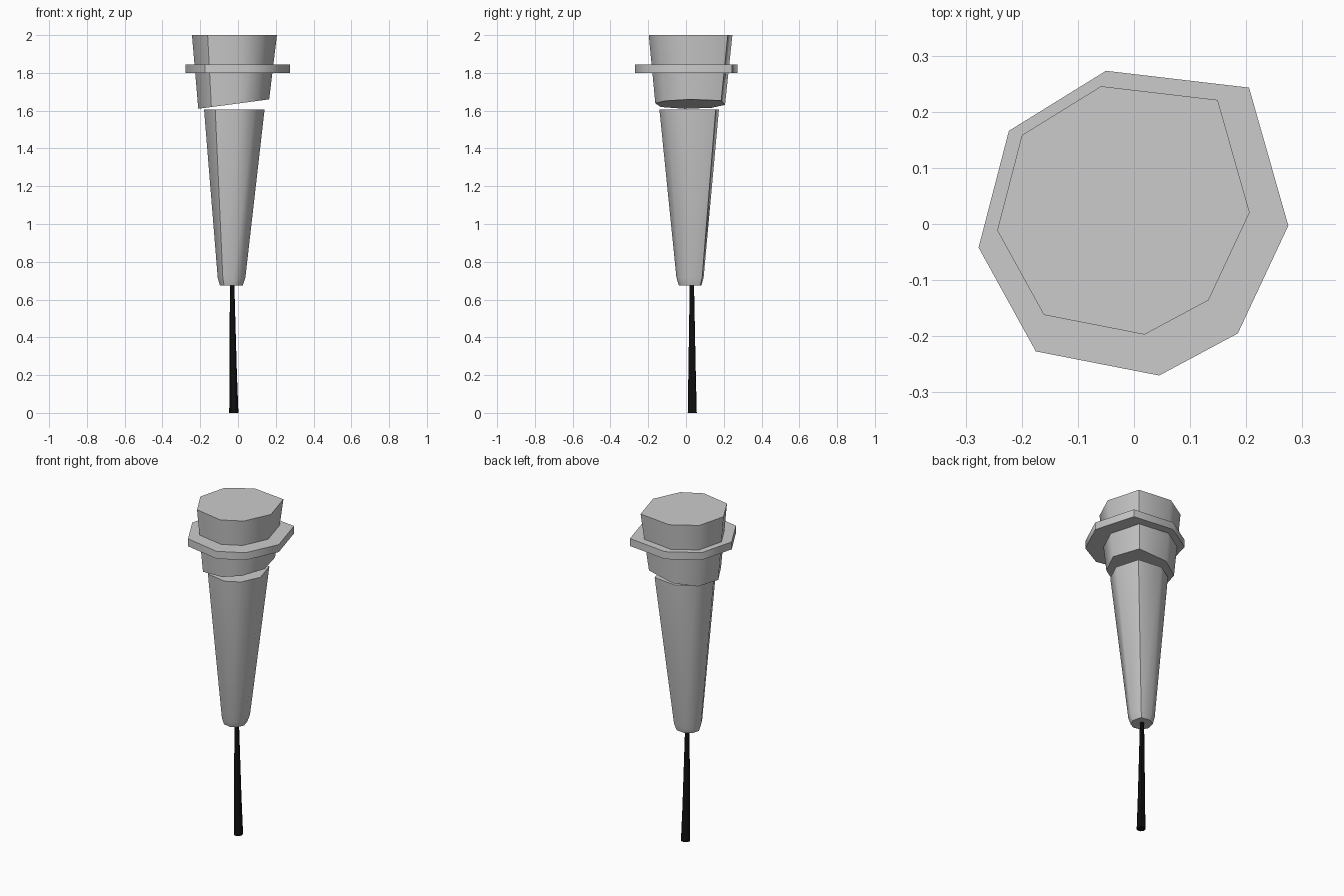
import bpy, bmesh, math

if "Cube" in bpy.data.objects:
    bpy.data.objects.remove(bpy.data.objects["Cube"])

# Irregular eight-sided section shared by every part
SECTION = [(-0.05, 0.273), (-0.223, 0.166), (-0.277, -0.042), (-0.175, -0.227),
           (0.045, -0.27), (0.185, -0.195), (0.275, -0.003), (0.205, 0.243)]


def loft(name, rings, material=None):
    """Stack scaled sections; each ring is (scale, centre x, centre y, z, z slope along x)."""
    bm = bmesh.new()
    loops = []
    for s, cx, cy, z, slope in rings:
        loops.append([bm.verts.new((cx + x * s, cy + y * s, z + slope * (cx + x * s)))
                      for x, y in SECTION])
    n = len(SECTION)
    for a, b in zip(loops, loops[1:]):
        for i in range(n):
            j = (i + 1) % n
            bm.faces.new((a[i], a[j], b[j], b[i]))
    bm.faces.new(loops[0][::-1])
    bm.faces.new(loops[-1])
    bmesh.ops.recalc_face_normals(bm, faces=bm.faces)
    mesh = bpy.data.meshes.new(name)
    bm.to_mesh(mesh)
    bm.free()
    obj = bpy.data.objects.new(name, mesh)
    bpy.context.collection.objects.link(obj)
    if material:
        mesh.materials.append(material)
    bpy.ops.object.select_all(action='DESELECT')
    obj.select_set(True)
    bpy.context.view_layer.objects.active = obj
    bpy.ops.object.shade_smooth_by_angle(angle=math.radians(46))
    return obj


black = bpy.data.materials.new("black")
black.diffuse_color = (0.005, 0.005, 0.005, 1)
black.use_nodes = True
black.node_tree.nodes["Principled BSDF"].inputs["Base Color"].default_value = black.diffuse_color

# Head with a slanted underside
loft("head", [(0.68, -0.022, 0.021, 1.638, 0.133), (0.815, -0.018, 0.023, 2.0, 0)])

# Flange around the head
loft("flange", [(1, 0, 0, 1.80, 0), (1, 0, 0, 1.845, 0)])

# Tapered handle with a rounded-in lower end
loft("handle", [(0.22, -0.035, 0.022, 0.675, 0), (0.265, -0.034, 0.021, 0.715, 0),
                (0.58, -0.019, 0.016, 1.605, 0)])

# Thin black tail, flaring at the foot
loft("tail", [(0.088, -0.022, 0.033, 0, 0), (0.072, -0.026, 0.032, 0.22, 0),
              (0.042, -0.031, 0.031, 0.68, 0)], black)
